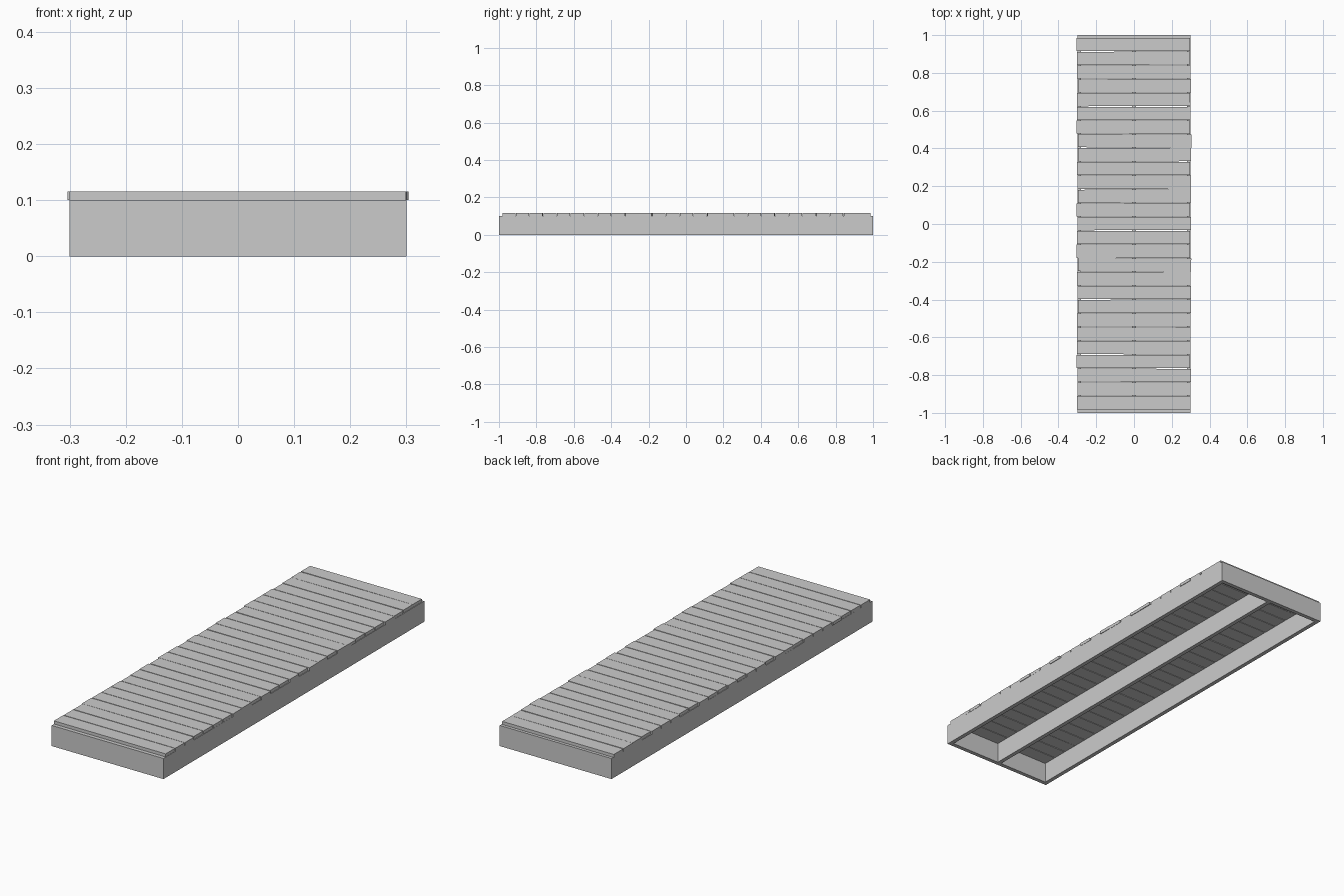
import bpy
import random
from mathutils import Matrix

random.seed(4)
cube = bpy.data.objects.get("Cube")
if cube:
    bpy.data.objects.remove(cube, do_unlink=True)

grey = bpy.data.materials.new("plain_grey")
grey.use_nodes = True
grey.diffuse_color = (0.6, 0.6, 0.6, 1)
grey.node_tree.nodes["Principled BSDF"].inputs["Base Color"].default_value = (0.6, 0.6, 0.6, 1)


def board(name, size, centre, turn=0.0):
    """Rectangular board, turned slightly about the vertical."""
    bpy.ops.mesh.primitive_cube_add(size=1, location=centre)
    ob = bpy.context.object
    ob.name = name
    ob.data.transform(Matrix.Diagonal((*size, 1)))
    ob.rotation_euler.z = turn
    ob.data.materials.append(grey)
    return ob


LENGTH, WIDTH, HEIGHT, THICK = 2.0, 0.6, 0.1, 0.02
PLANKS, PLANK_T = 27, 0.015

# Frame: three long joists closed by two end boards
inner = LENGTH - 2 * THICK
for name, x in (("left_joist", 1), ("centre_joist", 0), ("right_joist", -1)):
    board(name, (THICK, inner, HEIGHT), (x * (WIDTH - THICK) / 2, 0, HEIGHT / 2))
for name, y in (("front_end_board", -1), ("back_end_board", 1)):
    board(name, (WIDTH, THICK, HEIGHT), (0, y * (LENGTH - THICK) / 2, HEIGHT / 2))

# Deck planks, laid from back to front with slightly uneven placing
top, bottom = 0.987, -0.983
pitch = (top - bottom) / PLANKS
tilted = {1: 1, 7: -1, 11: 1, 16: -1, 24: -1}
for i in range(PLANKS):
    turn = 0.006 * tilted.get(i, random.uniform(-0.4, 0.4))
    x = random.uniform(-0.004, 0.004)
    y = top - (i + 0.5) * pitch
    board(f"deck_plank_{i + 1}", (WIDTH, pitch - 0.003, PLANK_T),
          (x, y, HEIGHT + PLANK_T / 2), turn)
